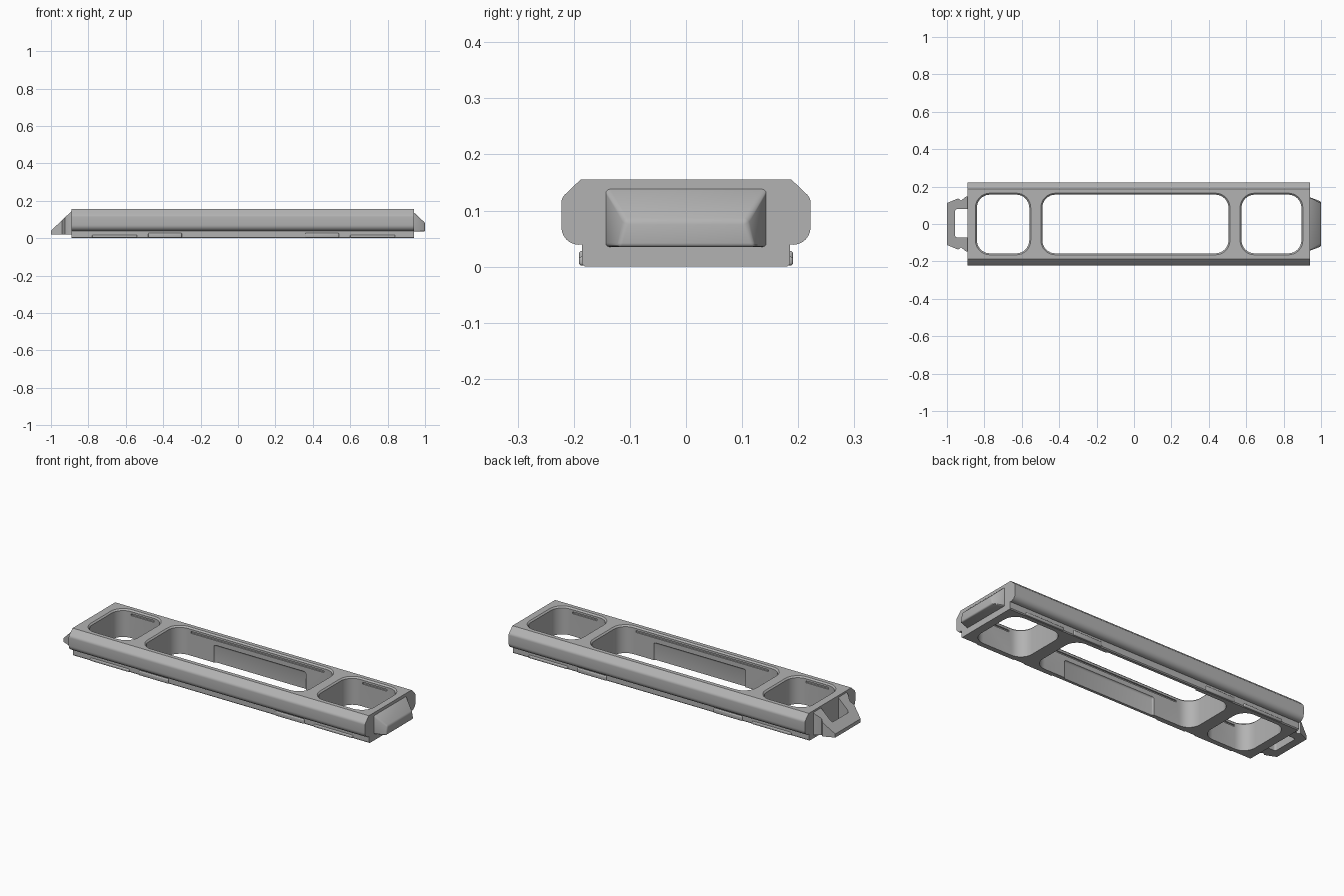
import bpy, bmesh, math
from mathutils import Vector

if "Cube" in bpy.data.objects:
    bpy.data.objects.remove(bpy.data.objects["Cube"], do_unlink=True)

GREY = (0.45, 0.45, 0.45, 1)
mat = bpy.data.materials.new("plain grey")
mat.use_nodes = True
mat.diffuse_color = GREY
mat.node_tree.nodes["Principled BSDF"].inputs["Base Color"].default_value = GREY


def loft(name, loops):
    """Closed solid through equal-length point loops."""
    bm = bmesh.new()
    rings = [[bm.verts.new(p) for p in loop] for loop in loops]
    n = len(rings[0])
    for a, b in zip(rings, rings[1:]):
        for i in range(n):
            j = (i + 1) % n
            bm.faces.new((a[i], a[j], b[j], b[i]))
    bm.faces.new(rings[0])
    bm.faces.new(rings[-1])
    bmesh.ops.recalc_face_normals(bm, faces=bm.faces)
    mesh = bpy.data.meshes.new(name)
    bm.to_mesh(mesh)
    bm.free()
    mesh.materials.append(mat)
    ob = bpy.data.objects.new(name, mesh)
    bpy.context.collection.objects.link(ob)
    return ob


def box(name, x0, x1, y0, y1, z0, z1):
    return loft(name, [[(x0, y0, z), (x1, y0, z), (x1, y1, z), (x0, y1, z)] for z in (z0, z1)])


def apply(ob, mod):
    bpy.context.view_layer.objects.active = ob
    bpy.ops.object.modifier_apply(modifier=mod.name)


def cut(ob, cutter):
    cutter.hide_render = True
    mod = ob.modifiers.new("cut", 'BOOLEAN')
    mod.operation, mod.solver, mod.object = 'DIFFERENCE', 'EXACT', cutter
    apply(ob, mod)
    bpy.data.objects.remove(cutter, do_unlink=True)


def bevel(ob, width, segments=3):
    mod = ob.modifiers.new("bevel", 'BEVEL')
    mod.width, mod.segments, mod.limit_method = width, segments, 'ANGLE'
    apply(ob, mod)


def smooth(ob):
    bpy.ops.object.select_all(action='DESELECT')
    ob.select_set(True)
    bpy.context.view_layer.objects.active = ob
    bpy.ops.object.shade_smooth_by_angle(angle=math.radians(30))


def arc(cy, cz, r, a0, a1, n=6):
    steps = [math.radians(a0 + (a1 - a0) * i / n) for i in range(n + 1)]
    return [(cy + r * math.cos(a), cz + r * math.sin(a)) for a in steps]


def rounded_rect(x0, x1, y0, y1, r, z):
    pts = []
    for cx, cy, a in ((x1 - r, y1 - r, 0), (x0 + r, y1 - r, 90),
                      (x0 + r, y0 + r, 180), (x1 - r, y0 + r, 270)):
        pts += arc(cx, cy, r, a, a + 90, 8)
    return [(x, y, z) for x, y in pts]


# Main frame: chamfered, rounded rail section swept along x
half = [(0.18, 0), (0.185, 0.005), (0.185, 0.04)]
half += arc(0.191, 0.07, 0.031, -90, 0)
half += arc(0.202, 0.114, 0.02, 0, 45, 4) + [(0.188, 0.155)]
section = half + [(-y, z) for y, z in reversed(half)]
frame = loft("frame", [[(x, y, z) for y, z in section] for x in (-0.89, 0.94)])

# Three windows with a softened top rim
WINDOWS = [(-0.84, -0.56), (-0.49, 0.505), (0.575, 0.895)]
for x0, x1 in WINDOWS:
    levels = ((0, -0.1), (0, 0.147), (0.003, 0.151), (0.008, 0.155), (0.008, 0.3))
    cut(frame, loft("window_cutter", [
        rounded_rect(x0 - e, x1 + e, -0.157 - e, 0.157 + e, 0.07 + e, z) for e, z in levels]))

# Slots under the window rims and shallow recesses in the long inner walls
for x0, x1 in ((-0.77, -0.63), (-0.4, 0.42), (0.66, 0.81)):
    cut(frame, box("slot_cutter", x0, x1, -0.165, 0.165, 0.125, 0.135))
recess = box("recess_cutter", -0.26, 0.31, -0.165, 0.165, -0.1, 0.1)
bevel(recess, 0.012)
cut(frame, recess)
smooth(frame)

# Snap ribs along both lower edges
for side, sign in (("left_end", 1), ("right_end", -1)):
    for kind, a, b, top in (("inner", 0.33, 0.51, 0.028), ("outer", 0.57, 0.81, 0.018)):
        x0, x1 = sorted((0.03 + sign * a, 0.03 + sign * b)) if sign > 0 else sorted((0.03 - a, 0.03 - b))
        for face, s in (("front", -1), ("back", 1)):
            y0, y1 = sorted((s * 0.178, s * 0.191))
            rib = box(f"{kind}_rib_{side}_{face}", x0, x1, y0, y1, 0.002, top)
            bevel(rib, 0.005)
            smooth(rib)

# Solid wedge tongue on the left end
tongue = loft("tongue", [
    [(0.93, -0.143, 0.035), (0.93, 0.143, 0.035), (0.93, 0.143, 0.142), (0.93, -0.143, 0.142)],
    [(0.94, -0.143, 0.035), (0.94, 0.143, 0.035), (0.94, 0.143, 0.138), (0.94, -0.143, 0.138)],
    [(1.0, -0.122, 0.035), (1.0, 0.122, 0.035), (1.0, 0.108, 0.082), (1.0, -0.108, 0.082)]])
bevel(tongue, 0.007)
smooth(tongue)

# Open sloping catch on the right end
outline = [(-0.88, 0.15), (-0.9, 0.145), (-0.925, 0.125), (-0.94, 0.137), (-1.0, 0.112)]
plan = outline + [(x, -y) for x, y in reversed(outline)]


def slope(x):
    return 0.04 + (x + 1.0) * 0.95


catch = loft("catch", [[(x, y, 0.02) for x, y in plan],
                       [(x, y, slope(x)) for x, y in plan]])
cut(catch, loft("catch_cutter", [rounded_rect(-0.957, -0.8, -0.072, 0.08, 0.012, z) for z in (-0.1, 0.3)]))
smooth(catch)
